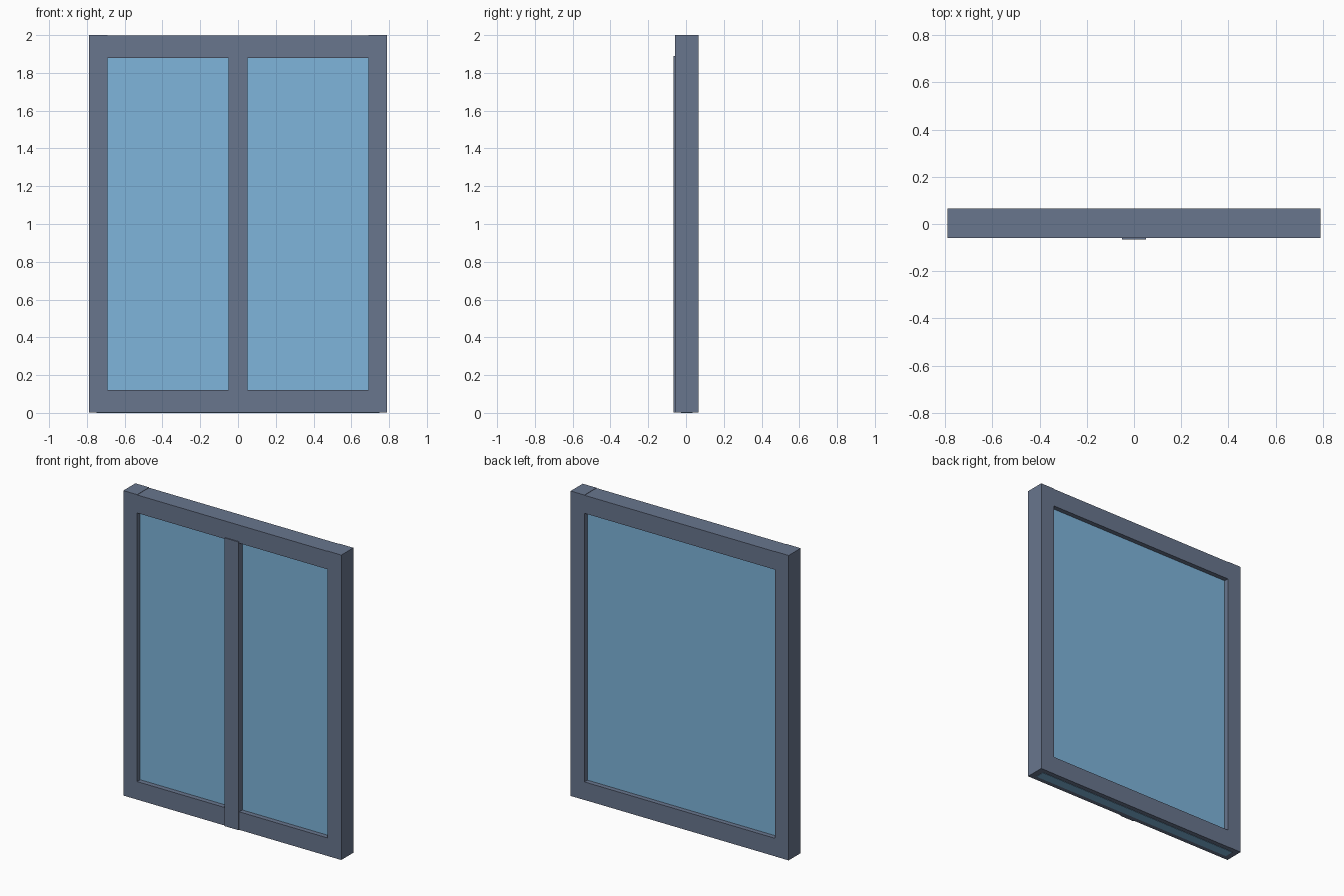
import bpy

if "Cube" in bpy.data.objects:
    bpy.data.objects.remove(bpy.data.objects["Cube"])


def material(name, color):
    mat = bpy.data.materials.new(name)
    mat.diffuse_color = color
    mat.use_nodes = True
    mat.node_tree.nodes["Principled BSDF"].inputs["Base Color"].default_value = mat.diffuse_color
    return mat


frame_mat = material("frame_slate", (0.14, 0.18, 0.27, 1))
glass_mat = material("glass_blue", (0.21, 0.46, 0.71, 1))


def box(name, lo, hi, mat):
    """Axis-aligned box between two corners."""
    center = [(a + b) / 2 for a, b in zip(lo, hi)]
    size = [b - a for a, b in zip(lo, hi)]
    bpy.ops.mesh.primitive_cube_add(size=1, location=center)
    ob = bpy.context.object
    ob.name = name
    ob.scale = size
    bpy.ops.object.transform_apply(location=True, rotation=False, scale=True)
    ob.data.materials.append(mat)
    return ob


W, INNER = 0.79, 0.69          # outer and inner half widths
FRONT, BACK = -0.059, 0.066    # frame depth

# Side posts, mirrored across x = 0
post = box("side_posts", (INNER, FRONT, 0.002), (W, BACK, 2.0), frame_mat)
mirror = post.modifiers.new("mirror", "MIRROR")
mirror.use_axis = (True, False, False)

# Top and bottom rails, a hair inside the posts
for name, z0, z1 in (("bottom_rail", 0.002, 0.12), ("top_rail", 1.88, 1.998)):
    box(name, (-INNER, FRONT, z0), (INNER, BACK - 0.001, z1), frame_mat)

# Thick glass pane, set into the frame and showing on the underside
box("glass_pane", (-0.75, -0.027, 0.0), (0.75, 0.034, 1.94), glass_mat)

# Centre mullion on the front only, standing slightly proud of the rails
box("center_mullion", (-0.05, -0.066, 0.002), (0.05, -0.02, 1.89), frame_mat)
